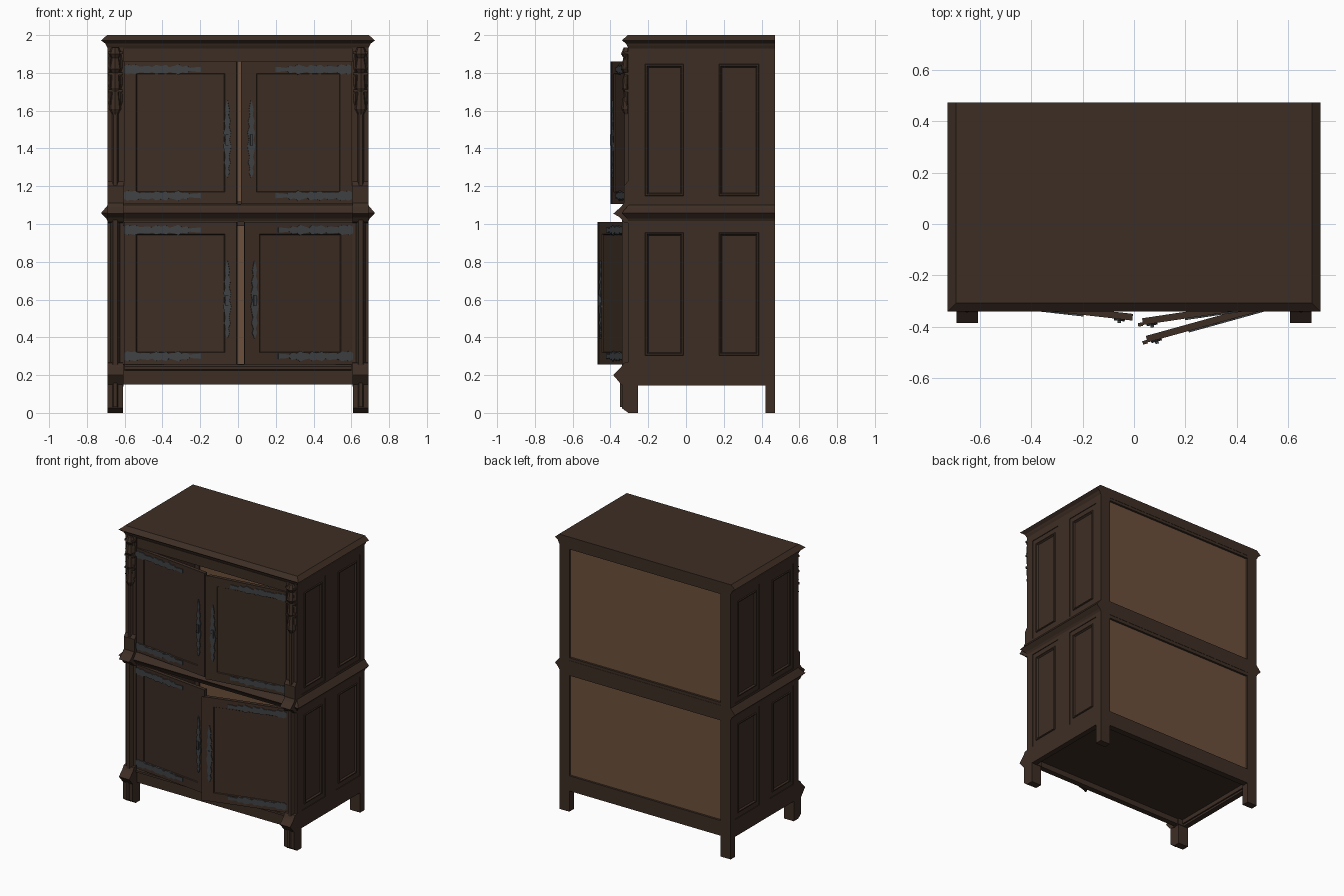
import bpy, bmesh, math
from mathutils import Matrix, Vector

if "Cube" in bpy.data.objects:
    bpy.data.objects.remove(bpy.data.objects["Cube"])


def material(name, rgb):
    m = bpy.data.materials.new(name)
    m.diffuse_color = (*rgb, 1)
    m.use_nodes = True
    m.node_tree.nodes["Principled BSDF"].inputs["Base Color"].default_value = m.diffuse_color
    return m


DARK = material("dark_oak", (0.047, 0.027, 0.018))
LIGHT = material("light_back_wood", (0.150, 0.080, 0.044))
IRON = material("wrought_iron", (0.050, 0.054, 0.058))


def finish(bm, name, mat, matrix=None):
    bmesh.ops.recalc_face_normals(bm, faces=bm.faces)
    me = bpy.data.meshes.new(name)
    bm.to_mesh(me)
    bm.free()
    me.materials.append(mat)
    ob = bpy.data.objects.new(name, me)
    bpy.context.collection.objects.link(ob)
    if matrix:
        ob.matrix_world = matrix
    return ob


def box(name, x, y, z, mat=DARK, matrix=None, face=None, steps=()):
    """Box from ranges; the face looking along `face` gets stepped insets."""
    bm = bmesh.new()
    bmesh.ops.create_cube(bm, size=1)
    for v in bm.verts:
        for i, r in enumerate((x, y, z)):
            v.co[i] = min(r) if v.co[i] < 0 else max(r)
    if face:
        bm.normal_update()
        f = max(bm.faces, key=lambda q: q.normal.dot(Vector(face)))
        for t, d in steps:
            bmesh.ops.inset_region(bm, faces=[f], thickness=t, depth=d)
    return finish(bm, name, mat, matrix)


def prism(name, pts, axis, a, b, mat=DARK, matrix=None):
    """Extrude a 2D outline along an axis from a to b."""
    def at(p, c):
        q = list(p)
        q.insert(axis, c)
        return q
    bm = bmesh.new()
    f = bm.faces.new([bm.verts.new(at(p, a)) for p in pts])
    r = bmesh.ops.extrude_face_region(bm, geom=[f])
    for v in r["geom"]:
        if isinstance(v, bmesh.types.BMVert):
            v.co[axis] = b
    return finish(bm, name, mat, matrix)


def moulding(name, rings):
    """Stacked rectangles, flush at the back: (height, overhang)."""
    bm = bmesh.new()
    loops = []
    for z, o in rings:
        x, y = 0.69 + o, -0.305 - o
        loops.append([bm.verts.new(p) for p in
                      ((-x, y, z), (x, y, z), (x, 0.472, z), (-x, 0.472, z))])
    for l, u in zip(loops, loops[1:]):
        for i in range(4):
            j = (i + 1) % 4
            bm.faces.new((l[i], l[j], u[j], u[i]))
    bm.faces.new(loops[0])
    bm.faces.new(loops[-1])
    return finish(bm, name, DARK)


def spire(name, x, y, levels, sides=4):
    """Turned pinnacle from (height, radius) levels."""
    bm = bmesh.new()
    loops = []
    for z, r in levels:
        loops.append([bm.verts.new((x + r * math.cos(a), y + r * math.sin(a), z))
                      for a in (2 * math.pi * i / sides for i in range(sides))])
    for l, u in zip(loops, loops[1:]):
        for i in range(sides):
            j = (i + 1) % sides
            bm.faces.new((l[i], l[j], u[j], u[i]))
    bm.faces.new(loops[0])
    bm.faces.new(loops[-1])
    return finish(bm, name, DARK)


# cornice and middle belt
moulding("cornice", [(1.93, 0), (1.945, 0.008), (1.955, 0.012), (1.972, 0.035), (2.0, 0.003)])
moulding("middle_belt", [(1.015, 0), (1.03, 0.008), (1.058, 0.035), (1.085, 0.012), (1.1, 0)])

# front rails and bottom board
for nm, z in (("top", (1.86, 1.95)), ("middle", (1.01, 1.105)), ("bottom", (0.15, 0.255))):
    box(nm + "_front_rail", (-0.62, 0.62), (-0.30, -0.26), z)
prism("apron_moulding", [(-0.30, 0.225), (-0.315, 0.23), (-0.315, 0.245), (-0.30, 0.255)], 0, -0.6, 0.6)
box("bottom_board", (-0.66, 0.66), (-0.27, 0.45), (0.19, 0.22))

# back: light panels in a dark frame
box("upper_back_panel", (-0.62, 0.62), (0.435, 0.455), (1.1, 1.95), LIGHT)
box("lower_back_panel", (-0.62, 0.62), (0.435, 0.455), (0.23, 1.03), LIGHT)
for nm, z in (("top", (1.91, 1.95)), ("middle", (0.99, 1.12)), ("bottom", (0.15, 0.26))):
    box(nm + "_back_rail", (-0.62, 0.62), (0.425, 0.47), z)

STOREYS = (("lower", 0.27, 0.99), ("upper", 1.115, 1.88))
for s, side in ((-1, "left"), (1, "right")):
    def mx(pts):
        return [(s * p[0], p[1]) for p in pts]

    # side frame with two moulded panels per storey
    box(side + "_wall", (s * 0.64, s * 0.68), (-0.29, 0.46), (0.16, 1.94))
    for z in ((0.145, 0.27), (0.99, 1.115), (1.88, 1.95)):
        box(side + "_side_rail", (s * 0.65, s * 0.69), (-0.305, 0.47), z)
    box(side + "_side_stile", (s * 0.65, s * 0.69), (0.02, 0.14), (0.2, 1.94))
    for nm, z0, z1 in STOREYS:
        for y in ((-0.25, 0.02), (0.14, 0.42)):
            box(f"{side}_{nm}_side_panel", (s * 0.66, s * 0.685), y, (z0, z1), face=(s, 0, 0),
                steps=((0.048, 0), (0.004, 0.006), (0.01, 0), (0.01, -0.012)))

    # back post with leg, front post and chamfered front leg
    box(side + "_back_post", (s * 0.61, s * 0.69), (0.42, 0.472), (0, 1.95))
    box(side + "_front_post", (s * 0.605, s * 0.69), (-0.308, -0.25), (0.145, 1.95))
    prism(side + "_front_leg", [(-0.255, 0), (-0.305, 0), (-0.34, 0.025), (-0.34, 0.2), (-0.255, 0.2)],
          0, s * 0.61, s * 0.69)
    prism(side + "_leg_rib", mx([(0.632, -0.335), (0.641, -0.35), (0.659, -0.35), (0.668, -0.335)]),
          2, 0.03, 0.2)

    # flared blocks on the post
    prism(side + "_base_flare", [(-0.29, 0.14), (-0.343, 0.15), (-0.385, 0.2), (-0.345, 0.24), (-0.33, 0.265),
                                 (-0.29, 0.27)], 0, s * 0.607, s * 0.69)
    prism(side + "_belt_flare", [(-0.29, 1.0), (-0.33, 1.01), (-0.35, 1.035), (-0.385, 1.055), (-0.345, 1.09),
                                 (-0.33, 1.11), (-0.29, 1.12)], 0, s * 0.607, s * 0.69)

    # columns
    prism(side + "_lower_column", mx([(0.622, -0.3), (0.638, -0.338), (0.662, -0.338), (0.678, -0.3)]),
          2, 0.25, 1.03)
    box(side + "_column_foot", (s * 0.603, s * 0.69), (-0.328, -0.29), (1.1, 1.2))
    prism(side + "_foot_slope", [(-0.29, 1.2), (-0.328, 1.2), (-0.31, 1.225), (-0.29, 1.225)],
          0, s * 0.603, s * 0.69)
    prism(side + "_upper_column", mx([(0.628, -0.3), (0.641, -0.325), (0.659, -0.325), (0.672, -0.3)]),
          2, 1.2, 1.93)

    # carved canopy: hanging pinnacles in tiers
    spire(side + "_canopy_pendant", s * 0.65, -0.31,
          [(1.555, 0.003), (1.61, 0.032), (1.63, 0.03), (1.70, 0.02), (1.72, 0.03), (1.80, 0.022),
           (1.82, 0.035), (1.88, 0.022), (1.90, 0.034), (1.935, 0.02)], 8)
    for dx in (-0.027, 0.027):
        for z in (1.62, 1.71, 1.80):
            spire(side + "_canopy_drop", s * 0.65 + dx, -0.312,
                  [(z, 0.002), (z + 0.03, 0.013), (z + 0.06, 0.012), (z + 0.11, 0.002)])
    for z in (1.70, 1.79, 1.90):
        box(side + "_canopy_band", (s * 0.61, s * 0.688), (-0.326, -0.3), (z, z + 0.012))

# iron plate outlines: (position along plate, half width)
HINGE = [(0, 0.017), (0.02, 0.027), (0.035, 0.021), (0.06, 0.026), (0.085, 0.015), (0.13, 0.02), (0.15, 0.013),
         (0.17, 0.025), (0.2, 0.018), (0.225, 0.025), (0.24, 0.012), (0.27, 0.02), (0.29, 0.028), (0.31, 0.014),
         (0.335, 0.02), (0.35, 0.008), (0.37, 0.011), (0.41, 0.014)]
LOCK = [(0, 0.002), (0.03, 0.013), (0.05, 0.006), (0.08, 0.017), (0.11, 0.009), (0.14, 0.016), (0.17, 0.021),
        (0.2, 0.012), (0.24, 0.02), (0.27, 0.01), (0.3, 0.017), (0.33, 0.007), (0.36, 0.012), (0.41, 0.002)]


def outline(prof):
    return prof + [(t, -w) for t, w in reversed(prof)]


# doors: built at the hinge, then swung open
DOORS = (("upper_left", -1, 1.105, 1.86, 6.5), ("upper_right", 1, 1.105, 1.86, 8.5),
         ("lower_left", -1, 0.255, 1.01, 6.5), ("lower_right", 1, 0.255, 1.01, 15.5))
for nm, s, z0, z1, deg in DOORS:
    M = Matrix.Translation((s * 0.6, -0.282, 0)) @ Matrix.Rotation(math.radians(s * deg), 4, "Z")
    W = 0.6 if s < 0 else 0.575
    box(nm + "_door", (0, -s * W), (-0.026, 0), (z0, z1), DARK, M, (0, -1, 0),
        ((0.09, 0), (0.005, -0.006), (0.004, 0)))
    if s > 0:
        box(nm + "_door_lip", (-W, -0.594), (-0.03, -0.016), (z0, z1), DARK, M)
    for i, z in enumerate((z0 + 0.045, z1 - 0.042)):
        prism(f"{nm}_hinge_{i}", [(-s * t, z + w) for t, w in outline(HINGE)], 1, -0.032, -0.022, IRON, M)
    xl = -s * (0.55 if s < 0 else 0.54)
    prism(nm + "_lock_plate", [(xl + w, z0 + 0.14 + t) for t, w in outline(LOCK)], 1, -0.033, -0.022, IRON, M)
    box(nm + "_lock_knob", (xl - 0.007, xl + 0.007), (-0.041, -0.03), (z0 + 0.31, z0 + 0.37), IRON, M)
